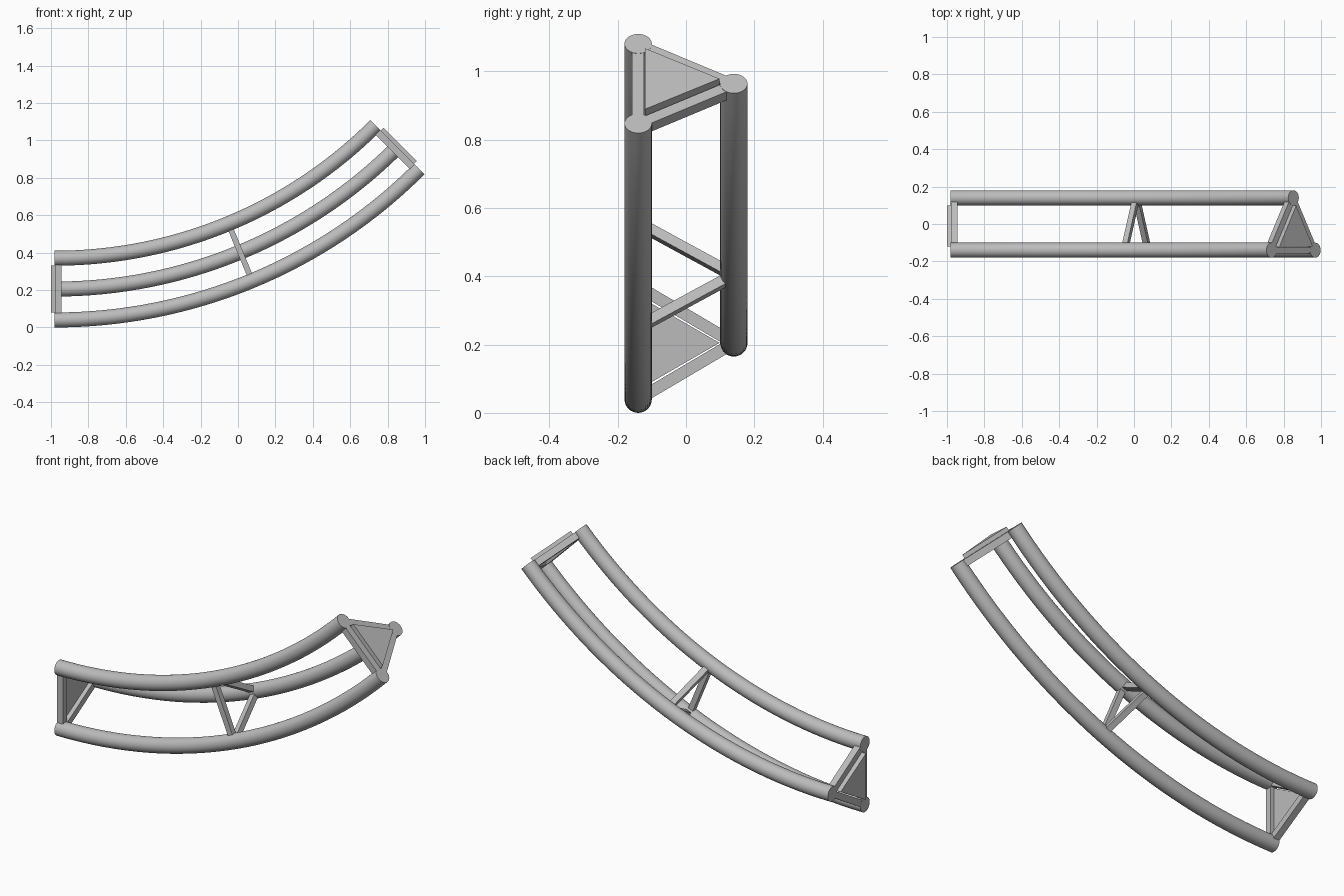
import bpy, bmesh, math
from mathutils import Matrix, Vector

if "Cube" in bpy.data.objects:
    bpy.data.objects.remove(bpy.data.objects["Cube"], do_unlink=True)

SWEEP = math.radians(45)
START_X, PIVOT_Z = -0.98, 2.797
TUBE_R = 0.04
BAR, BRACE = 0.035, 0.03

# Tube centres in the cross-section (y, z at the level end)
CENTRES = {"upper": (-0.14, 0.37), "lower": (-0.14, 0.04), "rear": (0.14, 0.205)}
PAIRS = [("upper", "lower"), ("lower", "rear"), ("rear", "upper")]

steel = bpy.data.materials.new("grey_steel")
steel.use_nodes = True
grey = (0.5, 0.5, 0.5, 1)
steel.diffuse_color = grey
steel.node_tree.nodes["Principled BSDF"].inputs["Base Color"].default_value = grey


def station(angle):
    """Frame of the cross-section at an angle along the arc."""
    pivot = Matrix.Translation((START_X, 0, PIVOT_Z))
    return pivot @ Matrix.Rotation(-angle, 4, 'Y') @ Matrix.Translation((0, 0, -PIVOT_Z))


def finish(name, bm, smooth=False):
    bmesh.ops.recalc_face_normals(bm, faces=bm.faces[:])
    mesh = bpy.data.meshes.new(name)
    bm.to_mesh(mesh)
    bm.free()
    mesh.materials.append(steel)
    obj = bpy.data.objects.new(name, mesh)
    bpy.context.collection.objects.link(obj)
    if smooth:
        bpy.ops.object.select_all(action='DESELECT')
        obj.select_set(True)
        bpy.context.view_layer.objects.active = obj
        bpy.ops.object.shade_smooth_by_angle(angle=math.radians(40))


def tube(name, y, z):
    bm = bmesh.new()
    place = Matrix.Translation((START_X, y, z)) @ Matrix.Rotation(math.pi / 2, 4, 'Y')
    bmesh.ops.create_circle(bm, cap_ends=False, segments=32, radius=TUBE_R, matrix=place)
    ring = bm.edges[:]
    start = bm.verts[:]
    out = bmesh.ops.spin(bm, geom=ring, cent=(START_X, 0, PIVOT_Z), axis=(0, 1, 0),
                         angle=-SWEEP, steps=32, use_duplicate=False)
    end = [g for g in out["geom_last"] if isinstance(g, bmesh.types.BMVert)]
    for rim in (start, end):
        bmesh.ops.contextual_create(bm, geom=rim + [
            e for e in bm.edges if e.verts[0] in rim and e.verts[1] in rim])
    finish(name, bm, smooth=True)


def bar(name, a, b, size, x, frame):
    """Square bar between two tube centres, at offset x along the arc."""
    a, b = Vector((x, *a)), Vector((x, *b))
    d = b - a
    turn = Matrix.Rotation(math.atan2(d.z, d.y), 4, 'X')
    shape = Matrix.Diagonal((size, d.length, size, 1))
    bm = bmesh.new()
    bmesh.ops.create_cube(bm, size=1,
                          matrix=frame @ Matrix.Translation((a + b) / 2) @ turn @ shape)
    finish(name, bm)


def plate(name, x0, x1, frame):
    """Triangular end plate inside the bar frame."""
    corners = [(-0.12, 0.331), (-0.12, 0.079), (0.098, 0.205)]
    bm = bmesh.new()
    face = bm.faces.new([bm.verts.new((x0, y, z)) for y, z in corners])
    out = bmesh.ops.extrude_face_region(bm, geom=[face], use_keep_orig=True)
    moved = [g for g in out["geom"] if isinstance(g, bmesh.types.BMVert)]
    bmesh.ops.translate(bm, vec=(x1 - x0, 0, 0), verts=moved)
    bm.transform(frame)
    finish(name, bm)


# Three curved main tubes
for key, (y, z) in CENTRES.items():
    tube(key + "_tube", y, z)

# Bar frame and plate at both ends; side is the direction into the truss
for end, angle, side in (("left_end" if i else "right_end", SWEEP * i, 1 - 2 * i) for i in (0, 1)):
    frame = station(angle)
    for p, q in PAIRS:
        bar(f"{end}_{p}_{q}_bar", CENTRES[p], CENTRES[q], BAR,
            side * (BAR / 2 + 0.001), frame)
    plate(end + "_plate", -0.02 * side, 0.016 * side, frame)

# Middle brace triangle
for p, q in PAIRS:
    bar(f"middle_{p}_{q}_brace", CENTRES[p], CENTRES[q], BRACE, 0, station(SWEEP / 2))
